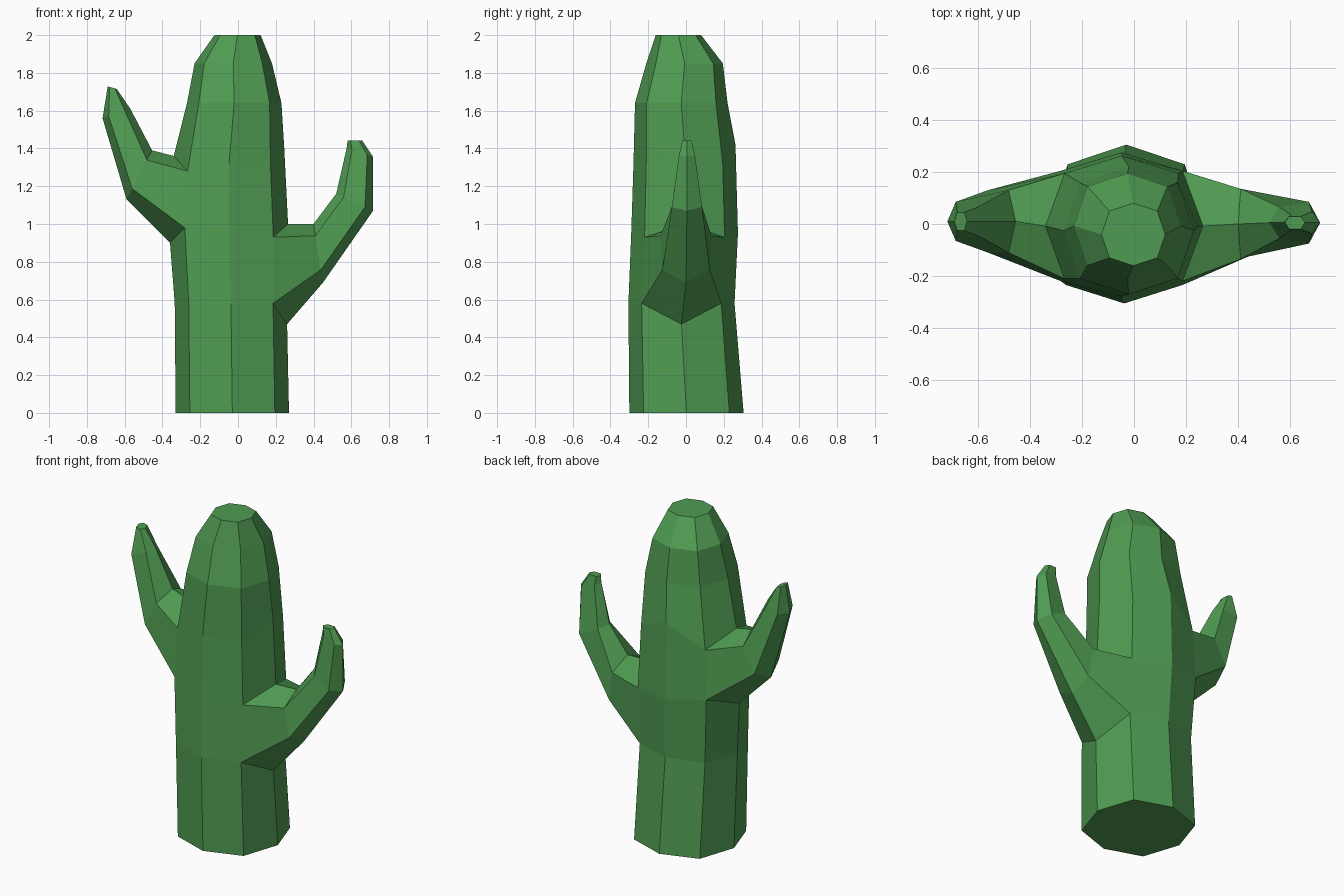
import bpy, bmesh, math

if "Cube" in bpy.data.objects:
    bpy.data.objects.remove(bpy.data.objects["Cube"])

mat = bpy.data.materials.new("cactus_green")
mat.diffuse_color = (0.08, 0.33, 0.085, 1)
mat.use_nodes = True
mat.node_tree.nodes["Principled BSDF"].inputs["Base Color"].default_value = mat.diffuse_color

# Trunk rings: west x, east x, front y, back y, height
RINGS = [
    (-0.33, 0.27, -0.30, 0.305, 0.0),
    (-0.335, 0.26, -0.305, 0.257, 0.58),
    (-0.36, 0.265, -0.29, 0.275, 0.95),
    (-0.34, 0.245, -0.278, 0.262, 1.32),
    (-0.27, 0.23, -0.27, 0.22, 1.64),
    (-0.23, 0.18, -0.21, 0.195, 1.85),
    (-0.125, 0.12, -0.16, 0.08, 2.0),
]
# Height shifts where the arms branch off: (ring, corner)
SHIFT = {(1, 0): -0.11, (2, 0): 0.05, (2, 1): -0.02, (2, 7): -0.02,
         (2, 4): -0.05, (2, 3): 0.03, (2, 5): 0.03,
         (3, 4): 0.04, (3, 3): -0.04, (3, 5): -0.04, (3, 0): 0.08, (3, 2): 0.1}

# Arm sections: inner ridge x, z, outer ridge x, z, inner and outer half width, y centre
RIGHT_ARM = [
    (0.40, 1.00, 0.45, 0.69, 0.135, 0.125, 0.0),
    (0.52, 1.16, 0.715, 1.07, 0.06, 0.08, 0.005),
    (0.575, 1.40, 0.715, 1.355, 0.03, 0.042, 0.005),
    (0.58, 1.443, 0.657, 1.443, 0.024, 0.024, 0.005),
]
LEFT_ARM = [
    (-0.455, 1.39, -0.59, 1.13, 0.12, 0.12, 0.01),
    (-0.57, 1.61, -0.717, 1.56, 0.055, 0.075, 0.01),
    (-0.642, 1.715, -0.69, 1.728, 0.035, 0.035, 0.01),
]

bm = bmesh.new()


def bridge(a, b, skip=()):
    n = len(a)
    for i in range(n):
        if i not in skip:
            j = (i + 1) % n
            bm.faces.new((a[i], a[j], b[j], b[i]))


# Eight-sided trunk, left open where the arms attach
trunk = []
for r, (xw, xe, yf, yb, z) in enumerate(RINGS):
    cx, cy, rx, ry = (xw + xe) / 2, (yf + yb) / 2, (xe - xw) / 2, (yb - yf) / 2
    ring = []
    for i in range(8):
        a = math.tau * i / 8
        k = 1.06 if i % 2 else 1.0
        ring.append(bm.verts.new((cx + rx * k * math.cos(a), cy + ry * k * math.sin(a),
                                  z + SHIFT.get((r, i), 0))))
    trunk.append(ring)
openings = {1: (7, 0), 2: (3, 4)}
for r in range(len(trunk) - 1):
    bridge(trunk[r], trunk[r + 1], openings.get(r, ()))
bm.faces.new(trunk[0])
bm.faces.new(trunk[-1])


# Six-sided arms growing out of the trunk openings
def arm(low, high, mid, back, front, sections):
    loop = [high[mid], high[back], low[back], low[mid], low[front], high[front]]
    for xi, zi, xo, zo, wi, wo, cy in sections:
        nxt = []
        for t, y in ((0, 0), (0.2, wi), (0.78, wo), (1, 0), (0.78, -wo), (0.2, -wi)):
            nxt.append(bm.verts.new((xi + (xo - xi) * t, cy + y, zi + (zo - zi) * t)))
        bridge(loop, nxt)
        loop = nxt
    bm.faces.new(loop)


arm(trunk[1], trunk[2], 0, 1, 7, RIGHT_ARM)
arm(trunk[2], trunk[3], 4, 3, 5, LEFT_ARM)

bmesh.ops.recalc_face_normals(bm, faces=bm.faces)
mesh = bpy.data.meshes.new("cactus")
bm.to_mesh(mesh)
bm.free()
mesh.materials.append(mat)
bpy.context.collection.objects.link(bpy.data.objects.new("cactus", mesh))
